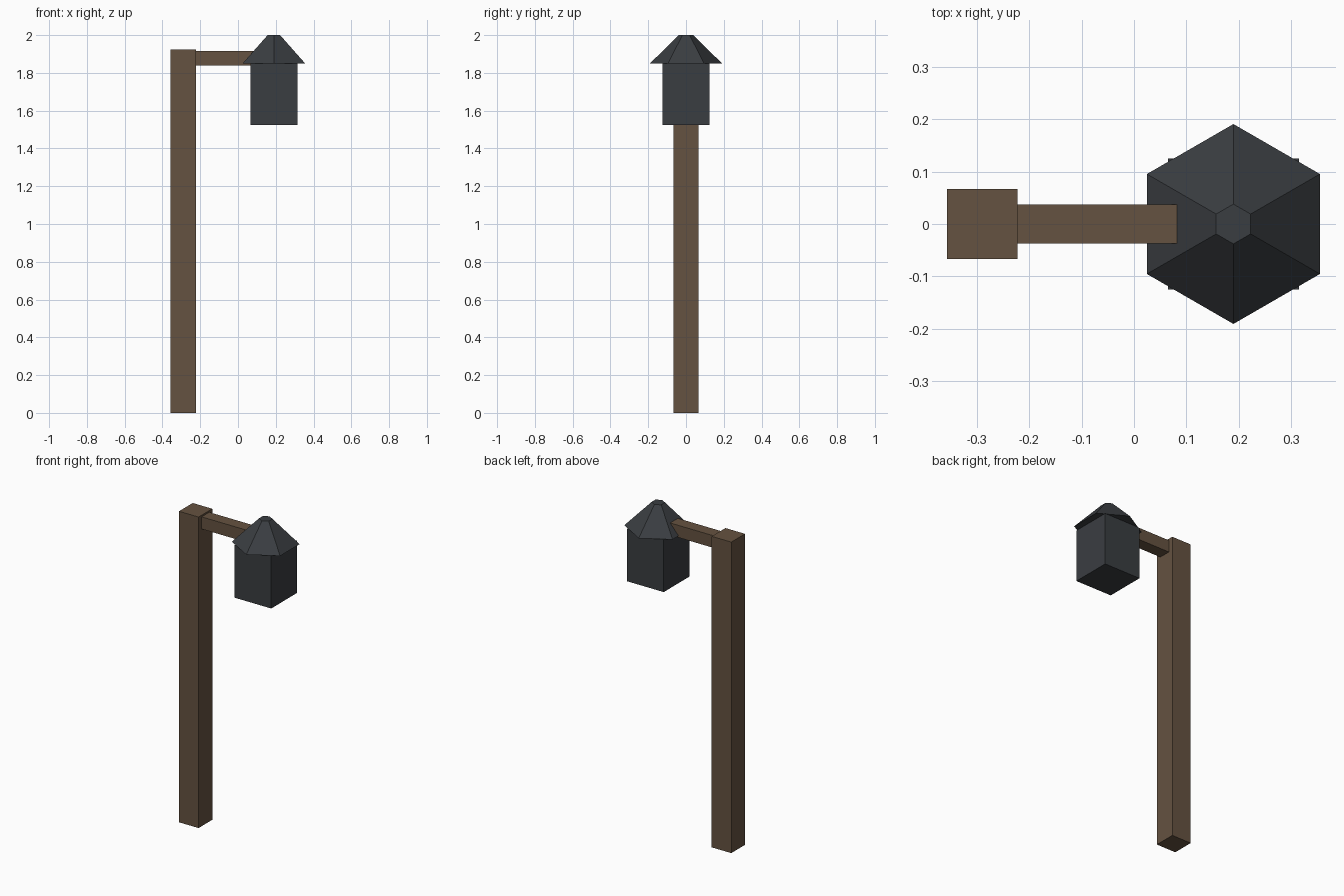
import bpy, math

if "Cube" in bpy.data.objects:
    bpy.data.objects.remove(bpy.data.objects["Cube"])

def material(name, color):
    m = bpy.data.materials.new(name)
    m.diffuse_color = (*color, 1)
    m.use_nodes = True
    m.node_tree.nodes["Principled BSDF"].inputs["Base Color"].default_value = m.diffuse_color
    return m

wood = material("brown_wood", (0.13, 0.085, 0.052))
iron = material("dark_iron", (0.042, 0.047, 0.053))

def box(name, lo, hi, mat):
    bpy.ops.mesh.primitive_cube_add(size=1, location=[(a + b) / 2 for a, b in zip(lo, hi)])
    ob = bpy.context.object
    ob.name = name
    ob.scale = [b - a for a, b in zip(lo, hi)]
    bpy.ops.object.transform_apply(location=False, rotation=False, scale=True)
    ob.data.materials.append(mat)
    return ob

LAMP_X = 0.19

# Upright post and the arm reaching into the lantern roof
box("post", (-0.357, -0.067, 0), (-0.223, 0.067, 1.925), wood)
box("arm", (-0.29, -0.0375, 1.84), (LAMP_X, 0.0375, 1.915), wood)

# Square lantern body
box("lantern_body", (LAMP_X - 0.125, -0.125, 1.525), (LAMP_X + 0.125, 0.125, 1.85), iron)

# Six-sided roof, cut flat at the top, corners pointing along y
bpy.ops.mesh.primitive_cone_add(vertices=6, radius1=0.191, radius2=0.038, depth=0.15,
                                location=(LAMP_X, 0, 1.925))
roof = bpy.context.object
roof.name = "lantern_roof"
roof.data.materials.append(iron)
